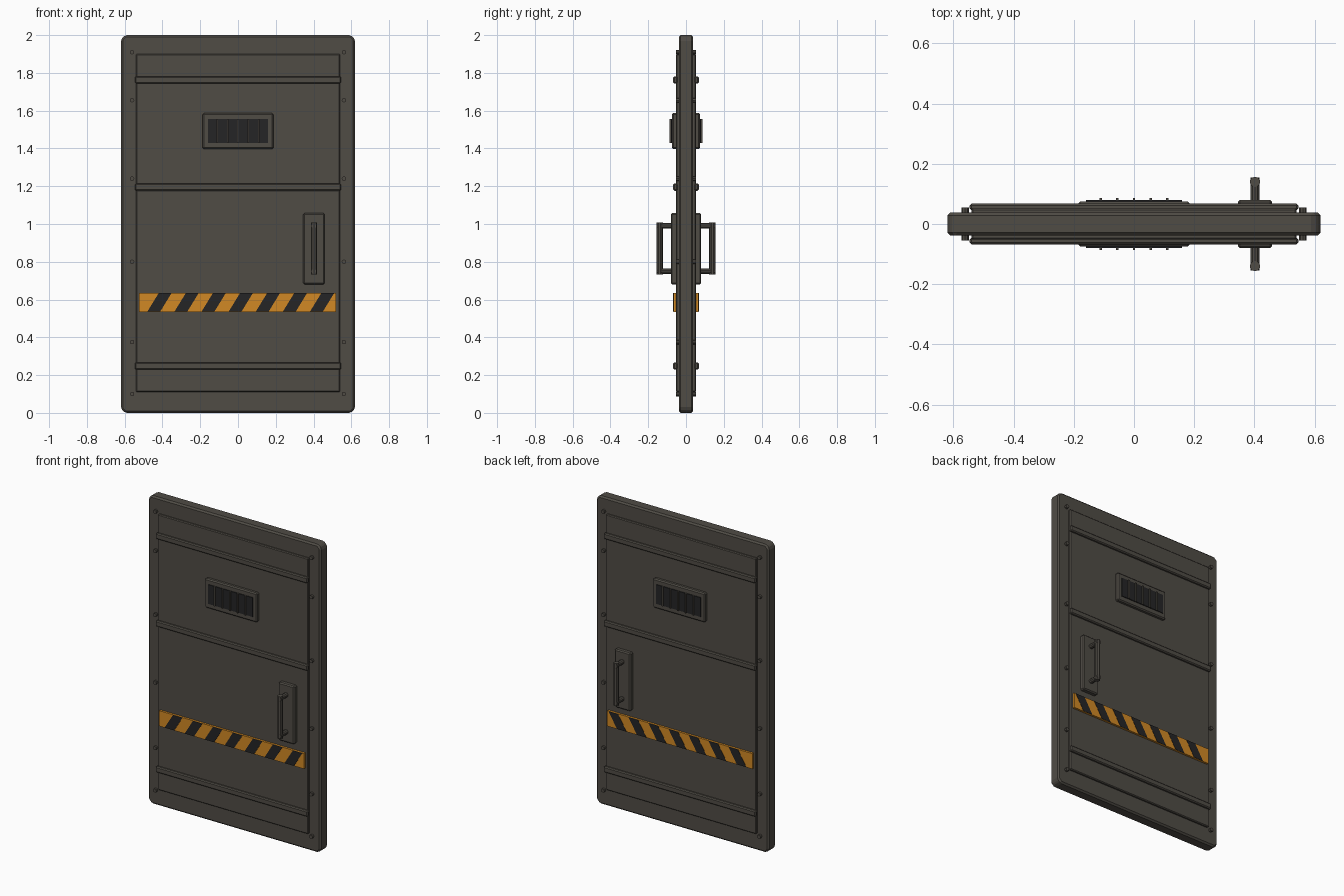
import bpy, bmesh, math
from mathutils import Matrix

if "Cube" in bpy.data.objects:
    bpy.data.objects.remove(bpy.data.objects["Cube"])


def material(name, rgb):
    m = bpy.data.materials.new(name)
    m.diffuse_color = (*rgb, 1)
    m.use_nodes = True
    m.node_tree.nodes["Principled BSDF"].inputs["Base Color"].default_value = m.diffuse_color
    return m


STEEL = material("dark warm steel", (0.080, 0.072, 0.060))
BLACK = material("near black", (0.018, 0.018, 0.019))
AMBER = material("hazard amber", (0.64, 0.25, 0.018))


def finish(bm, name, mat, bevel=0.0, mirror=True):
    """Turn a bmesh into an object; front parts are mirrored to the back."""
    bmesh.ops.recalc_face_normals(bm, faces=bm.faces)
    me = bpy.data.meshes.new(name)
    bm.to_mesh(me)
    bm.free()
    me.materials.append(mat)
    ob = bpy.data.objects.new(name, me)
    bpy.context.collection.objects.link(ob)
    if bevel:
        b = ob.modifiers.new("bevel", 'BEVEL')
        b.width, b.segments, b.limit_method = bevel, 1, 'ANGLE'
    if mirror:
        m = ob.modifiers.new("both_sides", 'MIRROR')
        m.use_axis = (False, True, False)
        m.use_mirror_merge = False
    return ob


def add_prism(bm, pts, y0, y1):
    """Extrude an (x, z) outline between two depths."""
    f = bm.faces.new([bm.verts.new((x, y0, z)) for x, z in pts])
    ext = bmesh.ops.extrude_face_region(bm, geom=[f])
    for v in ext["geom"]:
        if isinstance(v, bmesh.types.BMVert):
            v.co.y = y1


def add_cyl(bm, r, length, loc, axis, sides):
    rot = Matrix.Rotation(math.pi / 2, 4, 'X') if axis == 'Y' else Matrix()
    bmesh.ops.create_cone(bm, cap_ends=True, segments=sides, radius1=r, radius2=r,
                          depth=length, matrix=Matrix.Translation(loc) @ rot)


def plate(name, x0, x1, z0, z1, y0, y1, mat, bevel=0.0):
    bm = bmesh.new()
    add_prism(bm, [(x0, z0), (x1, z0), (x1, z1), (x0, z1)], y0, y1)
    return finish(bm, name, mat, bevel)


# door slab with chamfered corners
W, C = 0.62, 0.022
bm = bmesh.new()
add_prism(bm, [(-W + C, 0), (W - C, 0), (W, C), (W, 2 - C), (W - C, 2),
               (-W + C, 2), (-W, 2 - C), (-W, C)], -0.038, 0.038)
finish(bm, "door_slab", STEEL, 0.01, mirror=False)

# raised panel and horizontal ribs
plate("raised_panel", -0.54, 0.54, 0.11, 1.90, -0.03, -0.052, STEEL, 0.005)
for i, z in enumerate((0.248, 1.195, 1.763)):
    plate(f"rib_{i + 1}", -0.546, 0.546, z - 0.019, z + 0.019, -0.045, -0.068, STEEL, 0.006)

# rivets down both edges
bm = bmesh.new()
for x in (-0.561, 0.561):
    for z in (0.1, 0.375, 0.80, 1.24, 1.655, 1.91):
        add_cyl(bm, 0.012, 0.024, (x, -0.042, z), 'Y', 8)
finish(bm, "rivets", STEEL)

# vent: frame, dark opening, vertical bars
plate("vent_frame", -0.187, 0.187, 1.397, 1.587, -0.045, -0.074, STEEL, 0.007)
plate("vent_opening", -0.16, 0.16, 1.43, 1.555, -0.07, -0.079, BLACK)
for i in range(5):
    x = (i - 2) * 0.055
    plate(f"vent_bar_{i + 1}", x - 0.004, x + 0.004, 1.43, 1.555, -0.074, -0.087, STEEL)

# handle: backing plate, two stand-offs and a grip
HX = 0.402
plate("handle_plate", HX - 0.057, HX + 0.057, 0.68, 1.057, -0.045, -0.08, STEEL, 0.007)
bm = bmesh.new()
for z in (0.75, 0.99):
    add_cyl(bm, 0.015, 0.085, (HX, -0.1125, z), 'Y', 10)
add_cyl(bm, 0.017, 0.275, (HX, -0.14, 0.87), 'Z', 10)
finish(bm, "handle_grip", STEEL)

# hazard band with slanted black stripes
plate("hazard_band", -0.523, 0.52, 0.535, 0.635, -0.045, -0.066, AMBER)
bm = bmesh.new()
for i in range(7):
    x = -0.416 + i * 0.1435
    add_prism(bm, [(x - 0.064, 0.536), (x + 0.004, 0.536),
                   (x + 0.064, 0.634), (x - 0.004, 0.634)], -0.064, -0.0675)
finish(bm, "hazard_stripes", BLACK)
